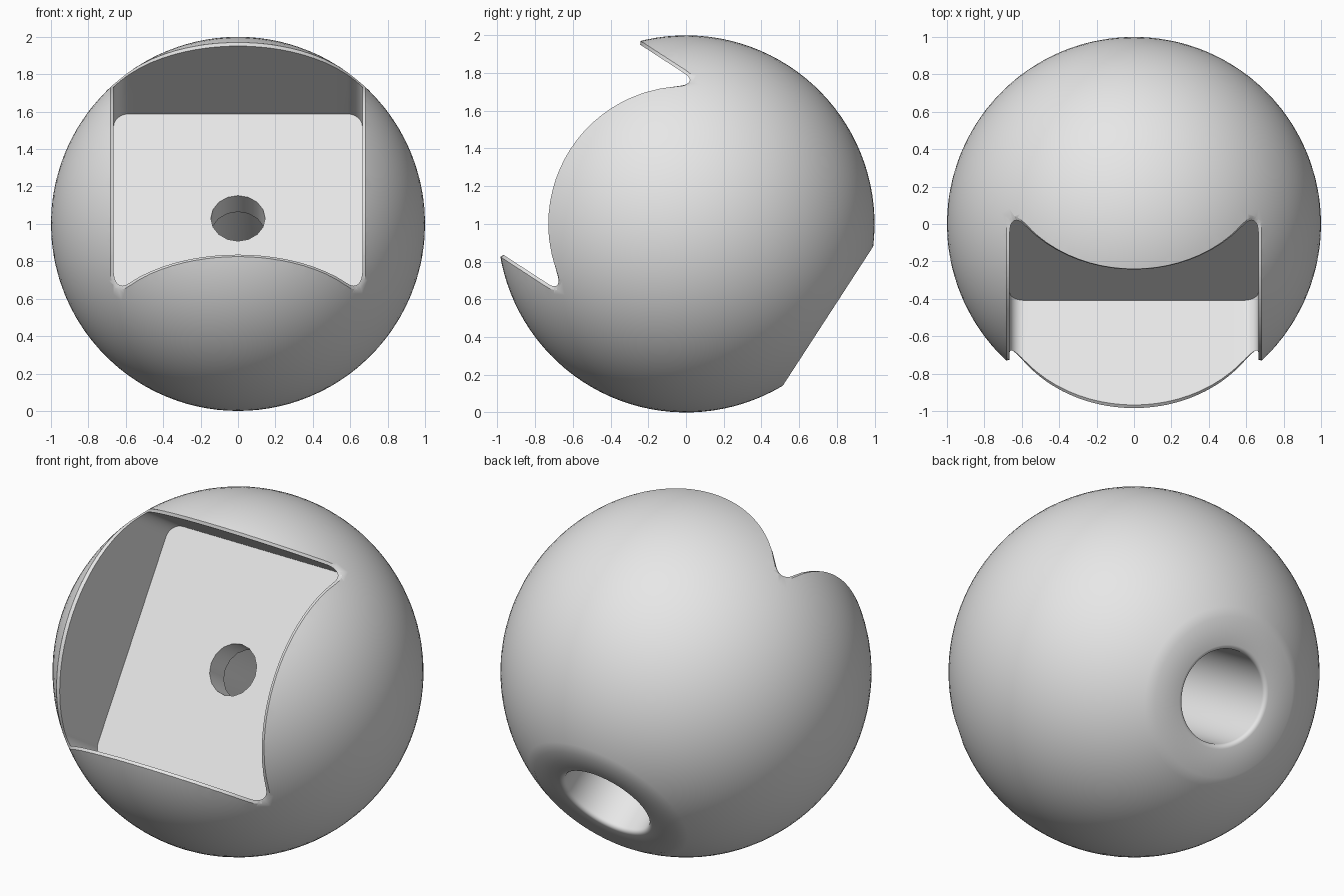
import bpy, bmesh
from math import sin, cos, pi, sqrt, radians, acos
from mathutils import Matrix

cube = bpy.data.objects.get("Cube")
if cube:
    bpy.data.objects.remove(cube, do_unlink=True)

# Local frame: pocket opens along +z, bore runs along -z, then tilted into place
FRAME = Matrix.Translation((0, 0, 1)) @ Matrix.Rotation(radians(57), 4, 'X')
FLAT, FLOOR, CEILING = -0.898, 0.055, -0.105
HOLE_R, BORE_R, FILLET = 0.145, 0.26, 0.025

grey = bpy.data.materials.new("plain grey")
grey.use_nodes = True
grey.diffuse_color = (0.8, 0.8, 0.8, 1)
grey.node_tree.nodes["Principled BSDF"].inputs["Base Color"].default_value = (0.8, 0.8, 0.8, 1)


def make_object(name, bm):
    bmesh.ops.recalc_face_normals(bm, faces=bm.faces)
    bm.transform(FRAME)
    mesh = bpy.data.meshes.new(name)
    bm.to_mesh(mesh)
    bm.free()
    mesh.materials.append(grey)
    obj = bpy.data.objects.new(name, mesh)
    bpy.context.collection.objects.link(obj)
    return obj


def loft(name, rings):
    """Closed solid through a list of equal-length point rings."""
    bm = bmesh.new()
    loops = [[bm.verts.new(p) for p in ring] for ring in rings]
    for a, b in zip(loops, loops[1:]):
        for i in range(len(a)):
            j = (i + 1) % len(a)
            bm.faces.new((a[i], a[j], b[j], b[i]))
    bm.faces.new(loops[0])
    bm.faces.new(loops[-1])
    return make_object(name, bm)


def circle(r, z, n):
    return [(r * cos(2 * pi * i / n), r * sin(2 * pi * i / n), z) for i in range(n)]


def rounded_square(half, r, steps=20, arc=8):
    """Outline with subdivided straight sides and rounded corners."""
    pts, c = [], half - r
    for q in range(4):
        turn = Matrix.Rotation(q * pi / 2, 2)
        side = [(half, -c + 2 * c * i / steps) for i in range(steps)]
        corner = [(c + r * cos(a * pi / 2 / arc), c + r * sin(a * pi / 2 / arc))
                  for a in range(arc)]
        for x, y in side + corner:
            pts.append((turn[0][0] * x + turn[0][1] * y, turn[1][0] * x + turn[1][1] * y))
    return pts


# Ball with flat underside and filleted bore, as one turned profile
end = acos(FLAT)
profile = [(sin(end * i / 48), cos(end * i / 48)) for i in range(1, 49)]
for i in range(6):
    a = pi / 2 * i / 5
    profile.append((BORE_R + FILLET * (1 - sin(a)), FLAT + FILLET * (1 - cos(a))))
profile.append((BORE_R, CEILING))
ball = loft("ball", [circle(r, z, 96) for r, z in profile])

# Pocket cutter with a chamfer that follows the curved rim
inner = rounded_square(0.665, 0.08)
outer = rounded_square(0.683, 0.098)


def on_ball(x, y):
    return sqrt(1 - x * x - y * y)


pocket = loft("pocket_cutter", [
    [(x, y, FLOOR) for x, y in inner],
    [(x, y, on_ball(x, y) - 0.025) for x, y in inner],
    [(x, y, on_ball(x, y)) for x, y in outer],
    [(x, y, 1.3) for x, y in outer]])

# Small hole joining the pocket floor to the bore
hole = loft("hole_cutter", [circle(HOLE_R, z, 16) for z in (CEILING - 0.2, FLOOR + 0.2)])

for cutter in (pocket, hole):
    cutter.hide_render = True
    mod = ball.modifiers.new(cutter.name, 'BOOLEAN')
    mod.operation = 'DIFFERENCE'
    mod.solver = 'EXACT'
    mod.object = cutter

bpy.ops.object.select_all(action='DESELECT')
ball.select_set(True)
bpy.context.view_layer.objects.active = ball
for mod in list(ball.modifiers):
    bpy.ops.object.modifier_apply(modifier=mod.name)
for cutter in (pocket, hole):
    bpy.data.objects.remove(cutter, do_unlink=True)
bpy.ops.object.shade_smooth_by_angle(angle=radians(30))
